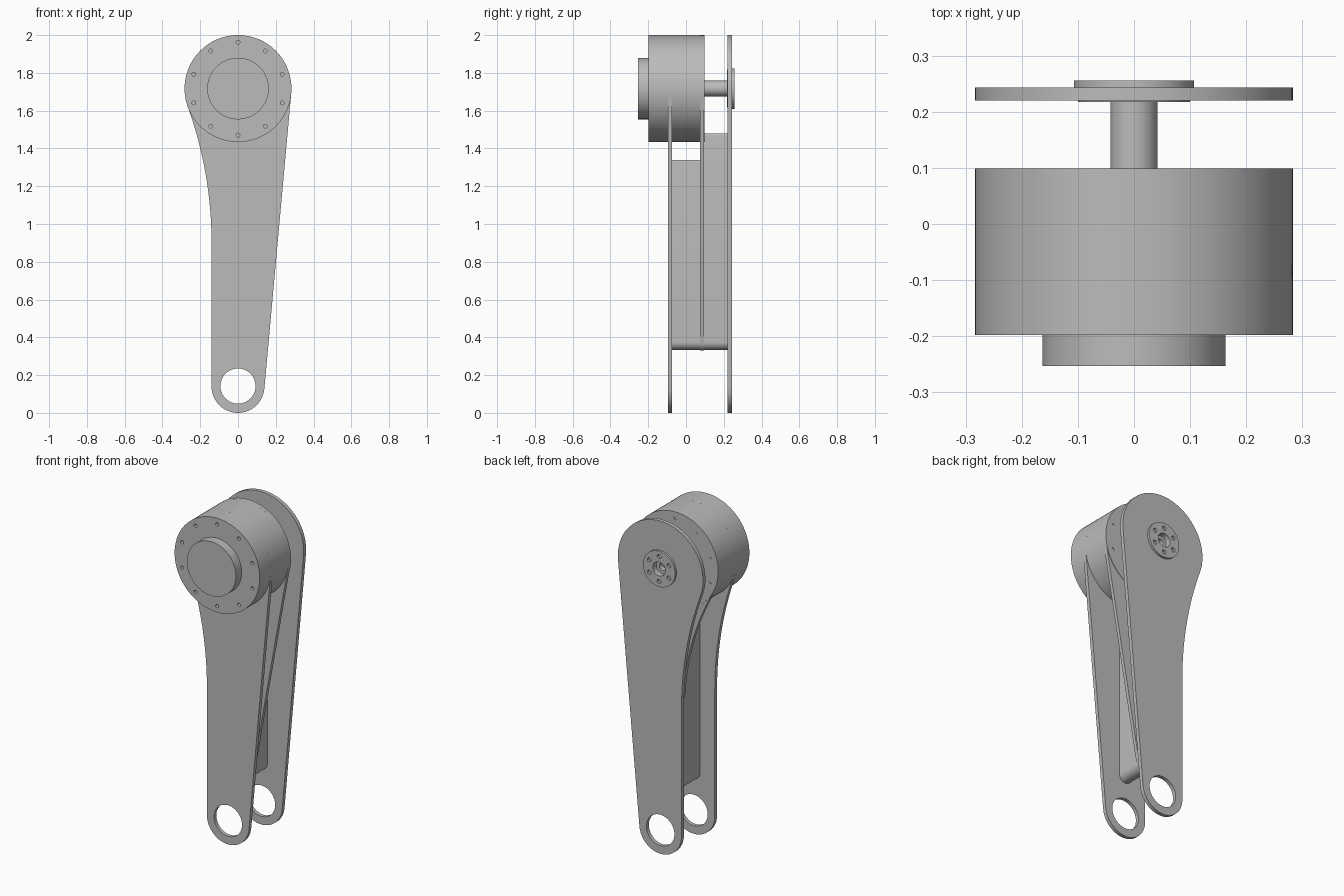
import bpy
import bmesh
from math import sin, cos, pi, radians, asin, atan2, sqrt

cube = bpy.data.objects.get("Cube")
if cube:
    bpy.data.objects.remove(cube, do_unlink=True)

grey = bpy.data.materials.new("machined_grey")
grey.use_nodes = True
colour = (0.5, 0.5, 0.5, 1)
grey.diffuse_color = colour
grey.node_tree.nodes["Principled BSDF"].inputs["Base Color"].default_value = colour

AXIS_Z = 1.717    # height of the drum axis
DRUM_R = 0.283


def arc(cx, cz, r, a0, a1, n):
    """Points along an arc, angles in radians."""
    return [(cx + r * cos(a0 + (a1 - a0) * i / n),
             cz + r * sin(a0 + (a1 - a0) * i / n)) for i in range(n + 1)]


def circle(cx, cz, r, n=64):
    return arc(cx, cz, r, 0, 2 * pi, n)[:-1]


def bolt_ring(count, ring_r, hole_r):
    return [circle(ring_r * sin(2 * pi * i / count),
                   AXIS_Z + ring_r * cos(2 * pi * i / count), hole_r, 16)
            for i in range(count)]


def slab(name, loops, y0, y1):
    """Fill an outline (later loops are holes) in x-z, and extrude it along y."""
    curve = bpy.data.curves.new(name, 'CURVE')
    curve.dimensions = '2D'
    curve.fill_mode = 'BOTH'
    curve.extrude = (y1 - y0) / 2
    for loop in loops:
        spline = curve.splines.new('POLY')
        spline.points.add(len(loop) - 1)
        for point, (x, z) in zip(spline.points, loop):
            point.co = (x, z, 0, 1)
        spline.use_cyclic_u = True
    obj = bpy.data.objects.new(name, curve)
    bpy.context.collection.objects.link(obj)
    obj.location.y = (y0 + y1) / 2
    obj.rotation_euler.x = pi / 2
    bpy.ops.object.select_all(action='DESELECT')
    obj.select_set(True)
    bpy.context.view_layer.objects.active = obj
    bpy.ops.object.convert(target='MESH')
    obj = bpy.context.view_layer.objects.active
    bm = bmesh.new()
    bm.from_mesh(obj.data)
    bmesh.ops.remove_doubles(bm, verts=bm.verts, dist=1e-5)
    bmesh.ops.recalc_face_normals(bm, faces=bm.faces)
    bm.to_mesh(obj.data)
    bm.free()
    obj.data.materials.clear()
    obj.data.materials.append(grey)
    bpy.ops.object.shade_smooth_by_angle(angle=radians(30))
    return obj


def arm_outline(foot_r, foot_z, bend_z):
    """Round foot, straight tangent on +x, concave sweep up to the drum on -x."""
    tilt = asin((DRUM_R - foot_r) / (AXIS_Z - foot_z))
    rise = AXIS_Z - bend_z
    sweep_r = (foot_r ** 2 + rise ** 2 - DRUM_R ** 2) / (2 * (DRUM_R - foot_r))
    sweep = atan2(rise, sweep_r + foot_r)
    return (arc(0, foot_z, foot_r, -pi, -tilt, 32)
            + arc(0, AXIS_Z, DRUM_R, -tilt, pi + sweep, 72)
            + arc(-foot_r - sweep_r, bend_z, sweep_r, sweep, 0, 24)[1:])


def spar_outline(top):
    """Narrow bar with a round bottom and softened top corners."""
    w, c = 0.042, 0.012
    return (arc(0, 0.375, w, -pi, 0, 24)
            + arc(w - c, top - c, c, 0, pi / 2, 6)
            + arc(c - w, top - c, c, pi / 2, pi, 6))


def disc(r):
    return circle(0, AXIS_Z, r, 96)


# Two outer arm plates with a pivot eye at the foot
eye = circle(0, 0.142, 0.093)
outer = arm_outline(0.14, 0.14, 0.9)
slab("front_arm_plate", [outer, eye], -0.095, -0.073)
slab("back_arm_plate", [outer, eye, disc(0.042)], 0.22, 0.243)

# Slimmer plate behind the drum, and the spars joining all three
slab("middle_arm_plate", [arm_outline(0.044, 0.375, 0.8)], 0.075, 0.096)
slab("front_spar", [spar_outline(1.34)], -0.073, 0.075)
slab("back_spar", [spar_outline(1.48)], 0.096, 0.22)

# Motor drum with bolt holes in both end faces
bolts = bolt_ring(10, 0.246, 0.01)
slab("drum_front_flange", [disc(DRUM_R)] + bolts, -0.198, -0.165)
slab("drum_body", [disc(DRUM_R)], -0.165, 0.07)
slab("drum_back_flange", [disc(DRUM_R)] + bolts, 0.07, 0.099)
slab("drum_front_cap", [disc(0.163)], -0.253, -0.198)

# Output shaft and the bolted hub on the back plate
slab("shaft_core", [disc(0.042)], 0.099, 0.19)
slab("shaft_end", [disc(0.042), disc(0.022)], 0.19, 0.222)
slab("hub_inner_washer", [disc(0.1), disc(0.042)], 0.217, 0.22)
slab("hub_flange", [disc(0.107), disc(0.042)] + bolt_ring(6, 0.075, 0.013), 0.243, 0.256)
